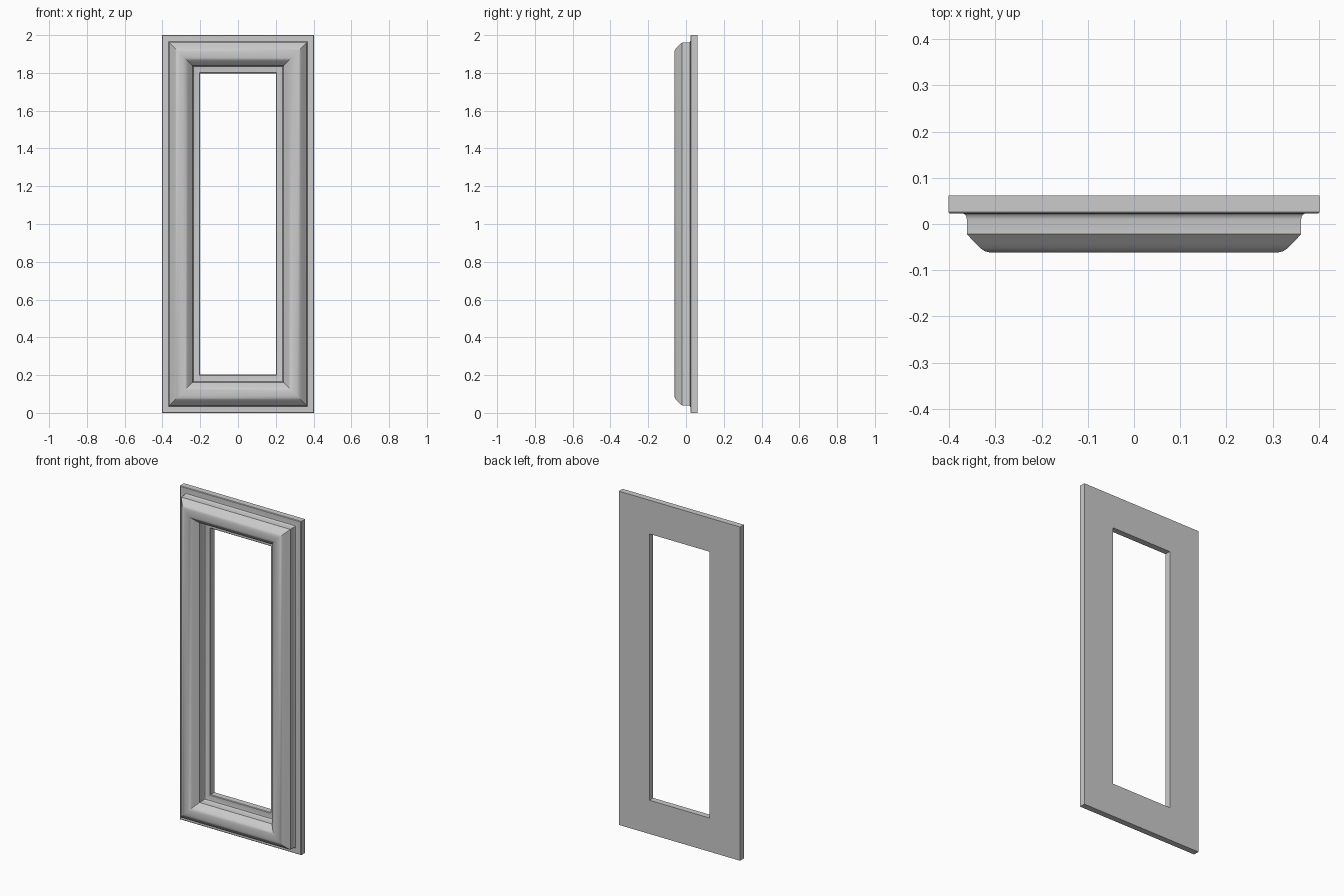
import bpy, bmesh

if "Cube" in bpy.data.objects:
    bpy.data.objects.remove(bpy.data.objects["Cube"])

HALF_W, HEIGHT = 0.402, 2.0
RAIL = 0.202           # width of the frame rail
MID = RAIL / 2
BACK = 0.062

# Half of the moulding section: (distance from rail centre, depth y), crown to back
half = [
    (0.012, -0.0615), (0.022, -0.059), (0.031, -0.053), (0.041, -0.043),
    (0.061, -0.022), (0.061, 0.010), (0.0625, 0.017), (0.066, 0.0215),
    (0.071, 0.023), (0.098, 0.023), (0.101, 0.026), (0.101, BACK),
]
# Mirror the section about the rail centre to close the profile
profile = [(-u, y) for u, y in reversed(half)] + [(0.0, -BACK)] + half


def sweep_frame(name, section):
    """Sweep a closed section round a rectangle with mitred corners."""
    bm = bmesh.new()
    rings = []
    for sx, sz in ((-1, -1), (1, -1), (1, 1), (-1, 1)):
        rings.append([
            bm.verts.new((sx * (HALF_W - MID + u), y,
                          HEIGHT / 2 + sz * (HEIGHT / 2 - MID + u)))
            for u, y in section])
    n = len(section)
    for i in range(4):
        a, b = rings[i], rings[(i + 1) % 4]
        for j in range(n):
            k = (j + 1) % n
            bm.faces.new((a[j], b[j], b[k], a[k]))
    bmesh.ops.recalc_face_normals(bm, faces=bm.faces)
    mesh = bpy.data.meshes.new(name)
    bm.to_mesh(mesh)
    bm.free()
    obj = bpy.data.objects.new(name, mesh)
    bpy.context.collection.objects.link(obj)
    return obj


# Moulded frame with stepped flanges
frame = sweep_frame("moulded_frame", profile)
bpy.context.view_layer.objects.active = frame
frame.select_set(True)
bpy.ops.object.shade_smooth_by_angle(angle=0.6)
